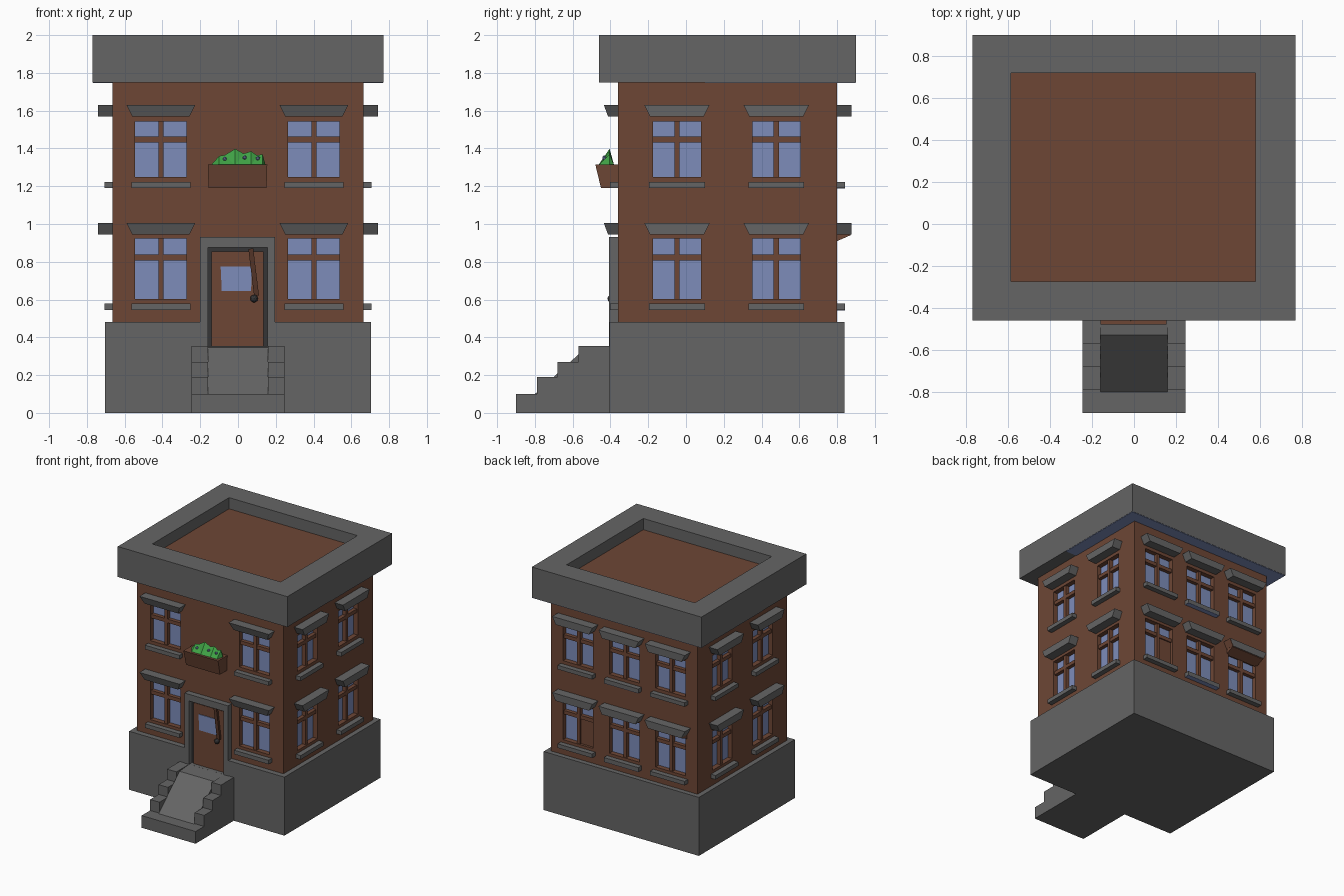
import bpy, bmesh, math
from mathutils import Matrix

old = bpy.data.objects.get("Cube")
if old:
    bpy.data.objects.remove(old, do_unlink=True)


def material(name, r, g, b):
    m = bpy.data.materials.new(name)
    m.use_nodes = True
    m.diffuse_color = (r, g, b, 1)
    m.node_tree.nodes["Principled BSDF"].inputs["Base Color"].default_value = (r, g, b, 1)
    return m


BRICK = material("brown brick", 0.155, 0.062, 0.036)
STONE = material("grey stone", 0.13, 0.13, 0.13)
GLASS = material("blue glass", 0.205, 0.265, 0.49)
WOOD = material("dark wood", 0.085, 0.034, 0.02)
LEAF = material("leaf green", 0.05, 0.36, 0.06)
IRON = material("dark iron", 0.035, 0.035, 0.037)

# Each wall maps (along, outward, up) to world space
SIDES = {
    "front": lambda u, d, z: (u, -0.36 - d, z),
    "back": lambda u, d, z: (u, 0.80 + d, z),
    "left": lambda u, d, z: (0.665 + d, u, z),
    "right": lambda u, d, z: (-0.665 - d, u, z),
}


def plain(x, y, z):
    return (x, y, z)


def add_block(bm, u, d, z, place=plain, u_low=0.0, d_low=0.0):
    """Box over three ranges; u_low and d_low pull in the bottom edge."""
    v = []
    for k in (0, 1):
        du, dd = (u_low, d_low) if k == 0 else (0, 0)
        for a, b in ((u[0] + du, d[0]), (u[1] - du, d[0]), (u[1] - du, d[1] - dd), (u[0] + du, d[1] - dd)):
            v.append(bm.verts.new(place(a, b, z[k])))
    for f in ((0, 1, 2, 3), (4, 5, 6, 7), (0, 1, 5, 4), (1, 2, 6, 5), (2, 3, 7, 6), (3, 0, 4, 7)):
        bm.faces.new([v[i] for i in f])


def finish(bm, name, mat):
    bmesh.ops.recalc_face_normals(bm, faces=bm.faces[:])
    me = bpy.data.meshes.new(name)
    bm.to_mesh(me)
    bm.free()
    me.materials.append(mat)
    ob = bpy.data.objects.new(name, me)
    bpy.context.collection.objects.link(ob)
    return ob


def block(name, mat, u, d, z, **kw):
    bm = bmesh.new()
    add_block(bm, u, d, z, **kw)
    return finish(bm, name, mat)


def prism(name, mat, points, x0, x1):
    """Extrude a (y, z) profile along x."""
    bm = bmesh.new()
    f = bm.faces.new([bm.verts.new((x0, y, z)) for y, z in points])
    r = bmesh.ops.extrude_face_region(bm, geom=[f])
    bmesh.ops.translate(bm, vec=(x1 - x0, 0, 0), verts=[e for e in r["geom"] if isinstance(e, bmesh.types.BMVert)])
    return finish(bm, name, mat)


def cut(target, cutter):
    cutter.hide_render = True
    mod = target.modifiers.new("cut", "BOOLEAN")
    mod.object = cutter
    mod.operation = "DIFFERENCE"
    mod.solver = "EXACT"
    bpy.context.view_layer.objects.active = target
    bpy.ops.object.modifier_apply(modifier=mod.name)
    bpy.data.objects.remove(cutter, do_unlink=True)


# Main masses
base = block("stone_base", STONE, (-0.705, 0.705), (-0.405, 0.84), (0, 0.48))
walls = block("brick_walls", BRICK, (-0.665, 0.665), (-0.36, 0.80), (0.47, 1.76))
parapet = block("roof_parapet", STONE, (-0.77, 0.77), (-0.46, 0.90), (1.75, 2))
cut(parapet, block("roof_cutter", STONE, (-0.585, 0.58), (-0.275, 0.72), (1.9, 2.1)))
block("roof_deck", BRICK, (-0.585, 0.58), (-0.275, 0.72), (1.899, 1.908))
cut(base, block("door_cutter", STONE, (-0.16, 0.155), (-0.5, -0.355), (0.355, 0.6)))

# Coloured eave undersides
block("back_soffit", GLASS, (-0.768, 0.768), (0.80, 0.898), (1.746, 1.751))
for name, s in (("left_soffit", 1), ("right_soffit", -1)):
    block(name, GLASS, sorted((s * 0.665, s * 0.768)), (0.1, 0.80), (1.746, 1.751))

# Windows: openings, glass, glazing bars, lintels and sills
FLOORS = (  # sill bottom, glass bottom, transom, glass top, lintel bottom
    (0.545, 0.602, 0.823, 0.922, 0.945),
    (1.19, 1.25, 1.447, 1.543, 1.57),
)
ROWS = {
    "front": ((-0.408, 0.402), 0.136),
    "back": ((-0.42, 0, 0.42), 0.136),
    "left": ((-0.048, 0.478), 0.127),
    "right": ((-0.048, 0.478), 0.127),
}
openings = bmesh.new()
for side, (centres, half) in ROWS.items():
    place = SIDES[side]
    glass, bars, lintels, sills = (bmesh.new() for _ in range(4))
    for c in centres:
        for sill, low, transom, top, lintel in FLOORS:
            span = (c - half, c + half)
            add_block(openings, span, (-0.05, 0.05), (low, top), place)
            add_block(glass, span, (-0.052, -0.04), (low, top), place)
            add_block(bars, (c - 0.0135, c + 0.0135), (-0.045, -0.008), (low, top), place)
            add_block(bars, span, (-0.045, -0.01), (transom - 0.015, transom + 0.015), place)
            add_block(lintels, (c - half - 0.046, c + half + 0.046), (-0.01, 0.075), (lintel, lintel + 0.06),
                      place, u_low=0.03, d_low=0.022 if side == "front" else 0)
            add_block(sills, (c - half - 0.021, c + half + 0.021), (-0.01, 0.042), (sill, sill + 0.033), place)
    finish(glass, side + "_window_glass", GLASS)
    finish(bars, side + "_window_bars", BRICK)
    finish(lintels, side + "_lintels", STONE)
    finish(sills, side + "_sills", STONE)
cut(walls, finish(openings, "window_cutter", BRICK))

# Boarded pane, loose lintel boards and blue sill undersides at the back
back = SIDES["back"]
block("boarded_pane", BRICK, (0.285, 0.41), (-0.045, -0.02), (0.60, 0.81), place=back)
prism("loose_board", BRICK, ((0.79, 0.905), (0.87, 0.94), (0.87, 0.946), (0.79, 0.946)), -0.57, -0.265)
block("lintel_end_board", BRICK, (-0.30, -0.234), (0, 0.0745), (0.945, 1.0), place=back, u_low=0.03)
for name, z in (("lower_sill_underside", 0.545), ("upper_sill_underside", 1.19)):
    block(name, GLASS, (-0.156, 0.156), (0, 0.042), (z - 0.003, z + 0.001), place=back)

# Door surround
bm = bmesh.new()
add_block(bm, (-0.20, -0.16), (-0.408, -0.35), (0.355, 0.93))
add_block(bm, (0.155, 0.195), (-0.408, -0.35), (0.355, 0.93))
add_block(bm, (-0.16, 0.155), (-0.408, -0.35), (0.875, 0.93))
finish(bm, "door_surround", STONE)

# Door with reveal, window, bar and knob
block("door_reveal", IRON, (-0.16, 0.155), (-0.366, -0.35), (0.355, 0.875))
block("door", BRICK, (-0.14, 0.135), (-0.376, -0.36), (0.355, 0.855))
block("door_window", GLASS, (-0.092, 0.075), (-0.381, -0.374), (0.645, 0.775), u_low=0.006)
bar = block("door_bar", WOOD, (-0.013, 0.013), (-0.395, -0.376), (-0.125, 0.125))
bar.matrix_world = Matrix.Translation((0.083, 0, 0.745)) @ Matrix.Rotation(math.radians(-7), 4, "Y")
bm = bmesh.new()
bmesh.ops.create_icosphere(bm, subdivisions=2, radius=0.021,
                           matrix=Matrix.Translation((0.085, -0.395, 0.605)))
finish(bm, "door_knob", IRON)

# Front steps: stepped cheeks with a worn sloping middle
STEPS = ((-0.57, 0.355), (-0.68, 0.27), (-0.79, 0.19), (-0.90, 0.10))
profile = [(-0.40, 0), (-0.40, 0.355)]
for i, (y, z) in enumerate(STEPS):
    if i:
        profile.append((STEPS[i - 1][0], z))
    profile.append((y, z))
profile.append((-0.90, 0))
prism("step_cheek_right", STONE, profile, -0.245, -0.16)
prism("step_cheek_left", STONE, profile, 0.16, 0.245)
worn = ((-0.40, 0), (-0.40, 0.355), (-0.53, 0.345), (-0.80, 0.10), (-0.90, 0.10), (-0.90, 0))
prism("worn_steps", STONE, worn, -0.16, 0.16)

# Flower box
block("flower_box", BRICK, (-0.16, 0.155), (-0.01, 0.12), (1.19, 1.315),
      place=SIDES["front"], u_low=0.004, d_low=0.03)

# Leaves: a jagged ridge over the box
RIDGE = ((-0.14, 0), (-0.10, 0.045), (-0.07, 0.05), (-0.015, 0.083), (0.03, 0.058),
         (0.07, 0.07), (0.10, 0.048), (0.13, 0.055), (0.145, 0))
bm = bmesh.new()
rows = [[bm.verts.new(p) for p in ((x, -0.465, 1.31), (x, -0.405, 1.315 + h), (x, -0.38, 1.31))]
        for x, h in RIDGE]
for a, b in zip(rows, rows[1:]):
    for k in range(3):
        n = (k + 1) % 3
        bm.faces.new((a[k], a[n], b[n], b[k]))
bm.faces.new(rows[0])
bm.faces.new(rows[-1])
bmesh.ops.triangulate(bm, faces=bm.faces[:])
finish(bm, "leaves", LEAF)

# Small blossoms among the leaves
bm = bmesh.new()
for x, z in ((-0.07, 1.345), (0.035, 1.352), (0.105, 1.348)):
    bmesh.ops.create_icosphere(bm, subdivisions=1, radius=0.012,
                               matrix=Matrix.Translation((x, -0.432, z)))
finish(bm, "blossoms", GLASS)
